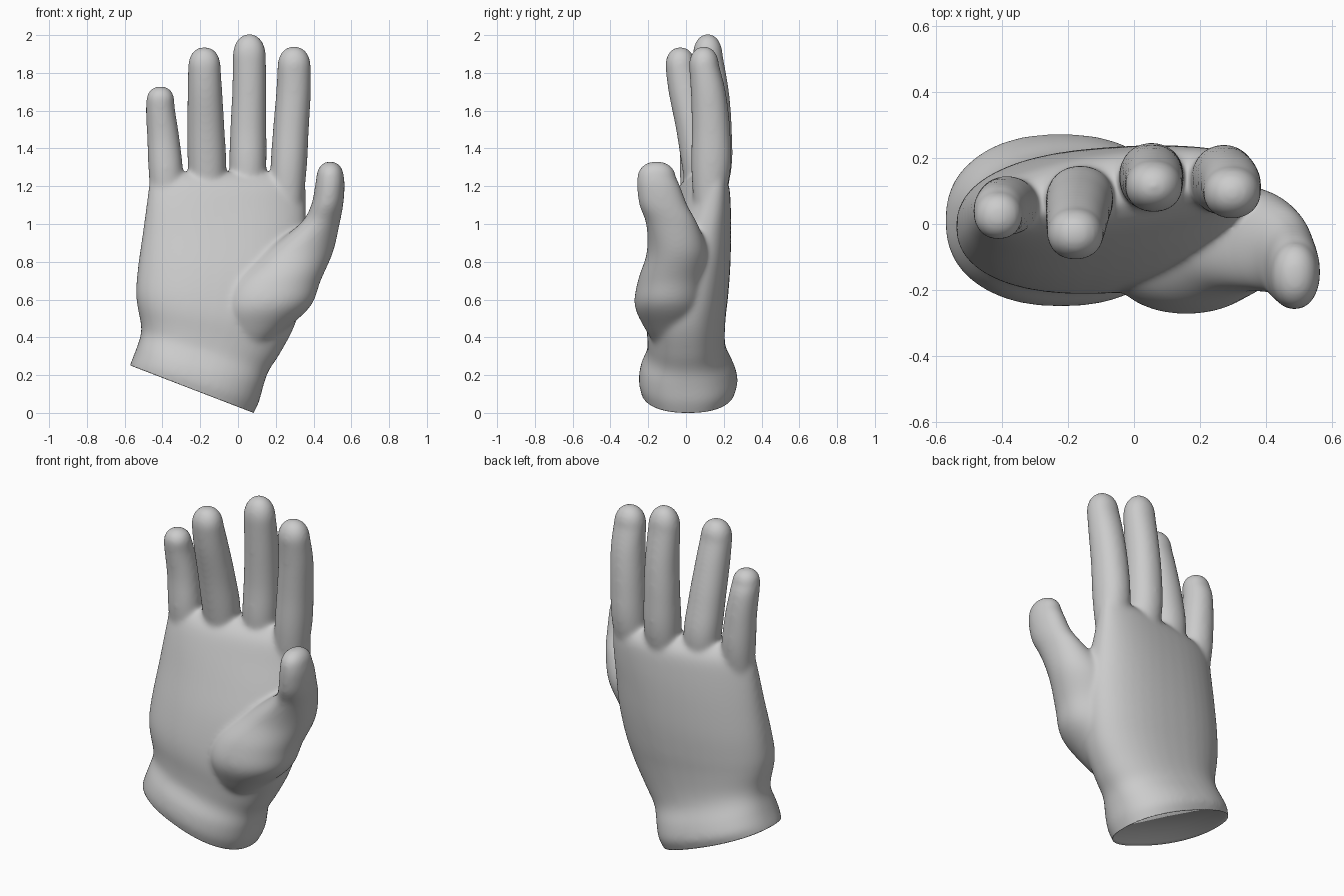
import bpy, bmesh, math
from mathutils import Vector

if "Cube" in bpy.data.objects:
    bpy.data.objects.remove(bpy.data.objects["Cube"])

SIDES = 40


def spline(rows, steps=5):
    """Catmull-Rom interpolation of section parameters."""
    out = []
    for i in range(len(rows) - 1):
        a, b, c, d = (rows[max(0, min(len(rows) - 1, i + k))] for k in (-1, 0, 1, 2))
        for s in range(steps):
            t = s / steps
            out.append([q + 0.5 * t * ((r - p) + t * ((2 * p - 5 * q + 4 * r - w)
                        + t * (3 * (q - r) + w - p)))
                        for p, q, r, w in zip(a, b, c, d)])
    out.append(list(rows[-1]))
    return out


def loft(bm, sections, power=2.0):
    """Closed tube through (centre, u axis, v axis) sections."""
    rings = []
    for centre, u, v in sections:
        ring = []
        for k in range(SIDES):
            a = 2 * math.pi * k / SIDES
            c, s = math.cos(a), math.sin(a)
            c = math.copysign(abs(c) ** (2 / power), c)
            s = math.copysign(abs(s) ** (2 / power), s)
            ring.append(bm.verts.new(centre + u * c + v * s))
        rings.append(ring)
    for lo, hi in zip(rings, rings[1:]):
        for k in range(SIDES):
            n = (k + 1) % SIDES
            bm.faces.new((lo[k], lo[n], hi[n], hi[k]))
    bm.faces.new(rings[0][::-1])
    bm.faces.new(rings[-1])


def finger(bm, rows, tip):
    """Rows are x, y, z, half width, half depth; closed by a rounded tip."""
    rows = spline(rows)
    x, y, z, rx, ry = rows[-1]
    for k in range(1, 9):
        a = math.radians(k * 10.5)
        f = math.cos(a) ** 0.9
        rows.append((x, y, z + (tip - z) * math.sin(a), rx * f, ry * f))
    loft(bm, [(Vector((x, y, z)), Vector((rx, 0, 0)), Vector((0, ry, 0)))
              for x, y, z, rx, ry in rows], 2.1)


bm = bmesh.new()

# Palm, wrist and cuff: left x, z, right x, z, front y, back y, slope
palm = [
    (-.578, .205, .055, -.05, -.225, .245, 0),
    (-.573, .250, .084, .000, -.239, .259, 0),
    (-.560, .285, .112, .060, -.250, .274, 0),
    (-.537, .345, .134, .140, -.240, .254, 0),
    (-.514, .420, .162, .220, -.207, .216, 0),
    (-.516, .480, .220, .310, -.205, .205, .01),
    (-.534, .570, .295, .450, -.212, .210, .02),
    (-.540, .650, .340, .600, -.200, .222, .04),
    (-.529, .780, .365, .780, -.165, .232, .06),
    (-.505, .950, .362, .950, -.110, .232, .09),
    (-.485, 1.10, .360, 1.08, -.060, .225, .12),
    (-.474, 1.19, .358, 1.19, -.020, .212, .14),
    (-.466, 1.24, .350, 1.24, .015, .185, .15),
    (-.440, 1.272, .325, 1.272, .055, .145, .15),
]
sections = []
for xl, zl, xr, zr, yf, yb, slope in spline(palm):
    half = (xr - xl) / 2
    sections.append((Vector(((xl + xr) / 2, (yf + yb) / 2, (zl + zr) / 2)),
                     Vector((half, slope * half, (zr - zl) / 2)),
                     Vector((0, (yb - yf) / 2, 0))))
loft(bm, sections, 2.3)

# Little, ring, middle and index fingers
finger(bm, [(-.375, .05, 1.0, .07, .05), (-.381, .055, 1.25, .091, .088),
            (-.395, .055, 1.45, .086, .085), (-.410, .040, 1.6, .078, .082),
            (-.411, .025, 1.66, .074, .074)], 1.73)
finger(bm, [(-.16, .08, 1.0, .07, .05), (-.163, .08, 1.28, .101, .098),
            (-.170, .045, 1.5, .099, .098), (-.175, .0, 1.7, .092, .093),
            (-.178, -.03, 1.84, .086, .080)], 1.938)
finger(bm, [(.05, .12, 1.0, .07, .05), (.052, .14, 1.28, .097, .10),
            (.055, .145, 1.5, .096, .098), (.060, .135, 1.7, .091, .093),
            (.060, .115, 1.89, .088, .080)], 2.007)
finger(bm, [(.25, .11, 1.0, .08, .06), (.267, .132, 1.28, .096, .104),
            (.280, .132, 1.5, .095, .102), (.294, .118, 1.7, .092, .093),
            (.297, .095, 1.84, .088, .080)], 1.941)

# Thumb with the fleshy pad at its root
finger(bm, [(.06, -.05, .34, .08, .10), (.10, -.075, .45, .165, .145),
            (.15, -.085, .57, .238, .187), (.20, -.070, .70, .238, .185),
            (.318, -.045, .85, .185, .163), (.432, -.075, 1.0, .106, .137),
            (.472, -.120, 1.1, .085, .128), (.486, -.145, 1.2, .079, .115),
            (.488, -.156, 1.25, .073, .102)], 1.332)

bmesh.ops.recalc_face_normals(bm, faces=bm.faces)
mesh = bpy.data.meshes.new("glove_hand")
bm.to_mesh(mesh)
bm.free()
hand = bpy.data.objects.new("glove_hand", mesh)
bpy.context.collection.objects.link(hand)

# Fuse the parts into one skin and soften the webs between the fingers
fuse = hand.modifiers.new("fuse", 'REMESH')
fuse.mode = 'VOXEL'
fuse.voxel_size = 0.0085
soften = hand.modifiers.new("soften", 'SMOOTH')
soften.factor = 0.5
soften.iterations = 40
skin = bpy.data.meshes.new_from_object(
    hand.evaluated_get(bpy.context.evaluated_depsgraph_get()))
hand.modifiers.clear()
hand.data = skin

# Cut the slanted cuff end, turn its rim inwards and close it
bm = bmesh.new()
bm.from_mesh(skin)
up = Vector((.25, 0, .65)).normalized()
bmesh.ops.bisect_plane(bm, geom=bm.verts[:] + bm.edges[:] + bm.faces[:], dist=1e-5,
                       plane_co=(.08, 0, .001), plane_no=up, clear_inner=True)
rim = [e for e in bm.edges if e.is_boundary]
middle = Vector((-.245, .01, .127))
new = bmesh.ops.extrude_edge_only(bm, edges=rim)["geom"]
for v in new:
    if isinstance(v, bmesh.types.BMVert):
        v.co = middle + (v.co - middle) * 0.96 + up * 0.012
for f in bm.faces:
    f.smooth = True
bmesh.ops.holes_fill(bm, edges=[e for e in bm.edges if e.is_boundary], sides=0)
bmesh.ops.recalc_face_normals(bm, faces=bm.faces)
bm.to_mesh(skin)
bm.free()

grey = bpy.data.materials.new("light_grey")
grey.diffuse_color = (.6, .6, .6, 1)
grey.use_nodes = True
grey.node_tree.nodes["Principled BSDF"].inputs["Base Color"].default_value = grey.diffuse_color
skin.materials.clear()
skin.materials.append(grey)
